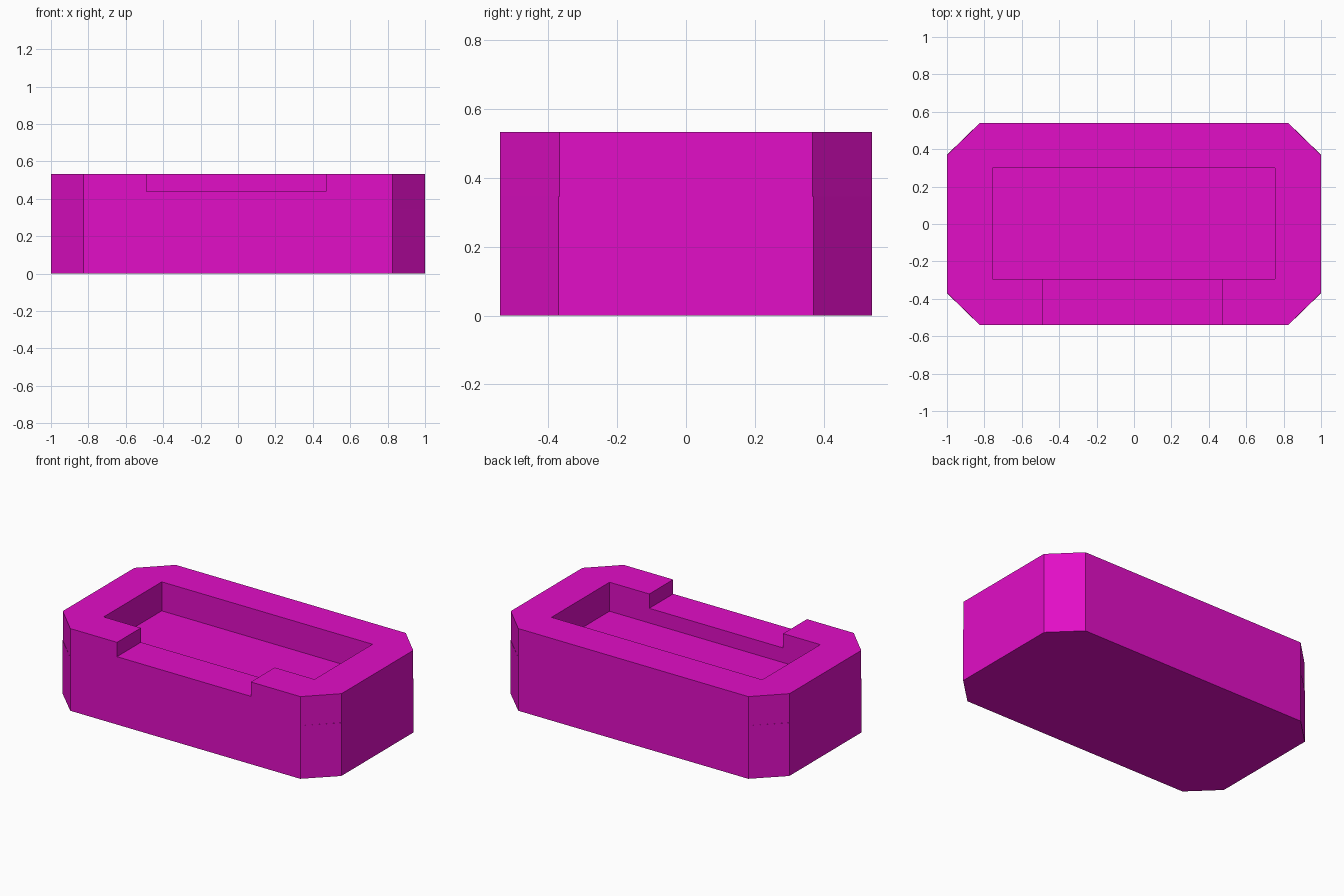
import bpy
import bmesh

old = bpy.data.objects.get("Cube")
if old:
    bpy.data.objects.remove(old, do_unlink=True)

magenta = bpy.data.materials.new("magenta")
magenta.use_nodes = True
colour = (0.76, 0.0044, 0.57, 1.0)
magenta.diffuse_color = colour
magenta.node_tree.nodes["Principled BSDF"].inputs["Base Color"].default_value = colour


def prism(name, outline, bottom, top):
    """Extrude a flat outline from bottom to top."""
    bm = bmesh.new()
    face = bm.faces.new([bm.verts.new((x, y, bottom)) for x, y in outline])
    extruded = bmesh.ops.extrude_face_region(bm, geom=[face])["geom"]
    verts = [v for v in extruded if isinstance(v, bmesh.types.BMVert)]
    bmesh.ops.translate(bm, verts=verts, vec=(0, 0, top - bottom))
    bmesh.ops.recalc_face_normals(bm, faces=bm.faces)
    mesh = bpy.data.meshes.new(name)
    bm.to_mesh(mesh)
    bm.free()
    mesh.materials.append(magenta)
    obj = bpy.data.objects.new(name, mesh)
    bpy.context.collection.objects.link(obj)
    return obj


def rectangle(x0, x1, y0, y1):
    return [(x0, y0), (x1, y0), (x1, y1), (x0, y1)]


def chamfered(x, y, cx, cy):
    """Rectangle with its four corners cut off."""
    return [(-cx, -y), (cx, -y), (x, -cy), (x, cy),
            (cx, y), (-cx, y), (-x, cy), (-x, -cy)]


def cut(target, cutter):
    """Subtract the cutter from the target, then discard the cutter."""
    cutter.hide_render = True
    modifier = target.modifiers.new("cut", "BOOLEAN")
    modifier.operation = "DIFFERENCE"
    modifier.solver = "EXACT"
    modifier.object = cutter
    bpy.context.view_layer.objects.active = target
    bpy.ops.object.modifier_apply(modifier=modifier.name)
    bpy.data.objects.remove(cutter, do_unlink=True)


FLOOR, NOTCH, TOP = 0.345, 0.44, 0.533

# Solid lower block, whose top is the floor of the pocket
base = prism("base", chamfered(1.0, 0.54, 0.825, 0.37), 0, FLOOR)

# Raised rim around the pocket, with a lowered opening at the front
rim = prism("rim", chamfered(1.0, 0.54, 0.825, 0.367), FLOOR, TOP)
cut(rim, prism("pocket_cutter", rectangle(-0.757, 0.755, -0.295, 0.30), FLOOR - 0.1, TOP + 0.1))
cut(rim, prism("notch_cutter", rectangle(-0.49, 0.47, -0.7, 0.0), NOTCH, TOP + 0.1))
